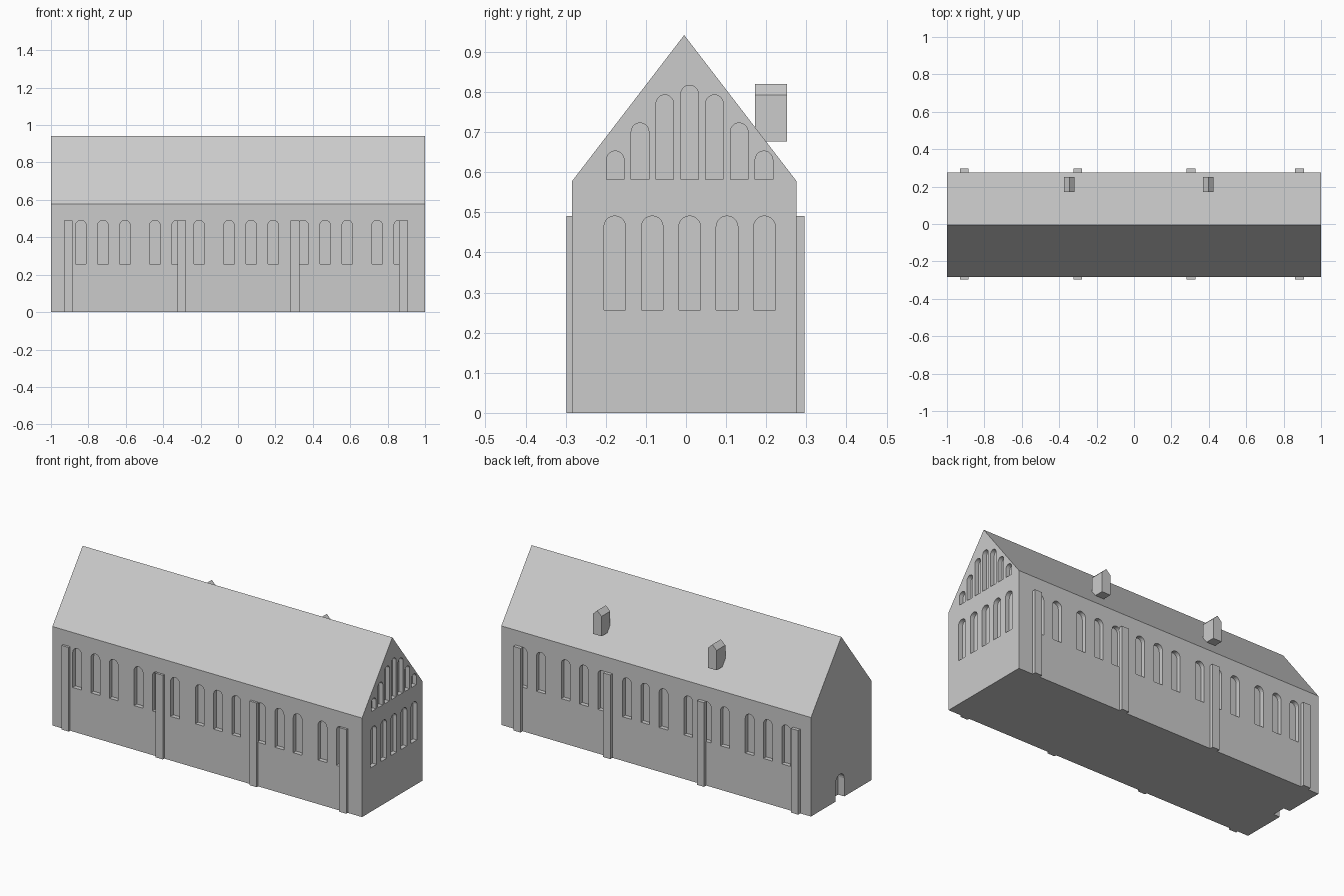
import bpy, bmesh, math
from mathutils import Vector

if "Cube" in bpy.data.objects:
    bpy.data.objects.remove(bpy.data.objects["Cube"], do_unlink=True)

stone = bpy.data.materials.new("plain_grey_stone")
stone.use_nodes = True
GREY = (0.6, 0.6, 0.6, 1)
stone.diffuse_color = GREY
stone.node_tree.nodes["Principled BSDF"].inputs["Base Color"].default_value = GREY

FRONT, BACK, RIDGE = -0.284, 0.2755, -0.0045
EAVE, PEAK = 0.578, 0.942
X_AXIS, Y_AXIS = Vector((1, 0, 0)), Vector((0, 1, 0))


def add_prism(bm, profile, across, along, start, end):
    """Extrude a profile of (across, z) points from start to end on an axis."""
    verts = [bm.verts.new(across * u + along * start + Vector((0, 0, z)))
             for u, z in profile]
    face = bm.faces.new(verts)
    out = bmesh.ops.extrude_face_region(bm, geom=[face])["geom"]
    bmesh.ops.translate(bm, vec=along * (end - start),
                        verts=[v for v in out if isinstance(v, bmesh.types.BMVert)])


def finish(name, bm):
    bmesh.ops.recalc_face_normals(bm, faces=bm.faces)
    mesh = bpy.data.meshes.new(name)
    bm.to_mesh(mesh)
    bm.free()
    mesh.materials.append(stone)
    obj = bpy.data.objects.new(name, mesh)
    bpy.context.collection.objects.link(obj)
    return obj


def prism(name, *args):
    bm = bmesh.new()
    add_prism(bm, *args)
    return finish(name, bm)


def arch(centre, width, bottom, top, steps=10):
    """Round-headed opening outline."""
    r = width / 2
    head = [(centre + r * math.cos(math.pi * i / steps),
             top - r + r * math.sin(math.pi * i / steps)) for i in range(steps + 1)]
    return [(centre - r, bottom), (centre + r, bottom)] + head


def rect(u0, u1, z0, z1):
    return [(u0, z0), (u1, z0), (u1, z1), (u0, z1)]


# Main hall with steep gabled roof
hall = prism("hall", [(FRONT, 0), (BACK, 0), (BACK, EAVE), (RIDGE, PEAK), (FRONT, EAVE)],
             Y_AXIS, X_AXIS, -1, 1)

# Recessed openings
cut = bmesh.new()
DEPTH, OUT = 0.025, 0.1
# long walls: groups of three windows, the last group cut short by the corner
for i in range(14):
    x = -0.84 + 0.396 * (i // 3) + 0.118 * (i % 3)
    outline = arch(x, 0.057, 0.257, 0.491)
    add_prism(cut, outline, X_AXIS, Y_AXIS, FRONT - OUT, FRONT + DEPTH)
    add_prism(cut, outline, X_AXIS, Y_AXIS, BACK - DEPTH, BACK + OUT)
# windowed gable: lower row of equal windows, upper row stepped to the roof
for i in range(-2, 3):
    add_prism(cut, arch(0.009 + 0.0933 * i, 0.054, 0.257, 0.491),
              Y_AXIS, X_AXIS, 1 - DEPTH, 1 + OUT)
tops = [0.817, 0.793, 0.723, 0.653]
for i in range(-3, 4):
    add_prism(cut, arch(0.009 + 0.0618 * i, 0.044, 0.582, tops[abs(i)]),
              Y_AXIS, X_AXIS, 1 - DEPTH, 1 + OUT)
# small door in the plain gable
add_prism(cut, arch(0.008, 0.08, -0.1, 0.145), Y_AXIS, X_AXIS, -1 - OUT, -0.96)

cutter = finish("opening_cutter", cut)
cutter.hide_render = True
mod = hall.modifiers.new("openings", "BOOLEAN")
mod.operation = "DIFFERENCE"
mod.solver = "EXACT"
mod.object = cutter
bpy.context.view_layer.objects.active = hall
bpy.ops.object.modifier_apply(modifier=mod.name)
bpy.data.objects.remove(cutter, do_unlink=True)

# Buttresses along both long walls
for i, x in enumerate((-0.908, -0.3, 0.305, 0.885), 1):
    outline = rect(x - 0.023, x + 0.023, 0, 0.491)
    prism(f"front_buttress_{i}", outline, X_AXIS, Y_AXIS, -0.2975, FRONT + 0.004)
    prism(f"back_buttress_{i}", outline, X_AXIS, Y_AXIS, BACK - 0.004, 0.2955)

# Small gabled dormers on the back slope
for side, x in (("right", -0.346), ("left", 0.397)):
    prism(f"{side}_dormer",
          [(x - 0.028, 0.677), (x + 0.028, 0.677), (x + 0.028, 0.793),
           (x, 0.82), (x - 0.028, 0.793)],
          X_AXIS, Y_AXIS, 0.172, 0.252)
